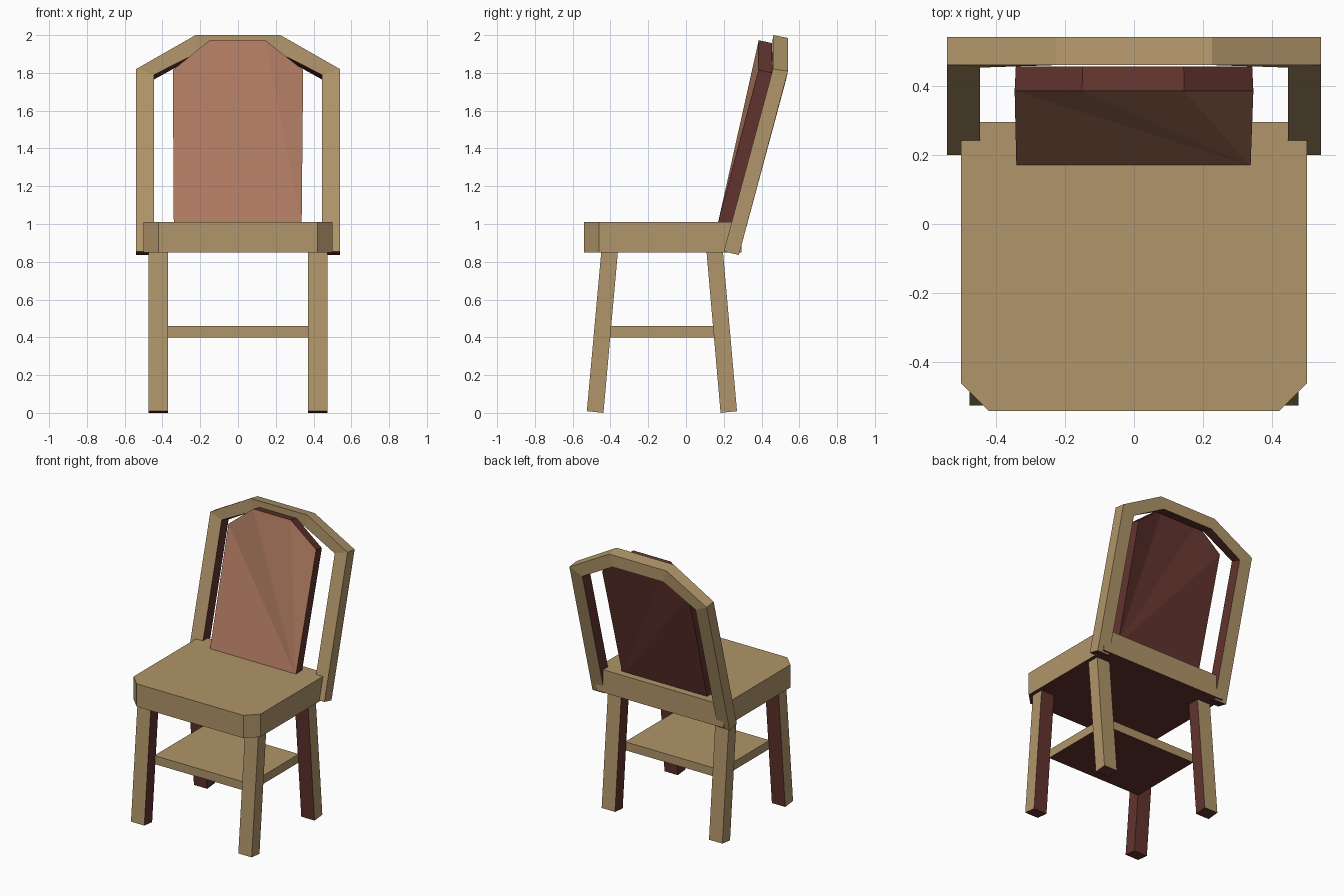
import bpy
import bmesh

if "Cube" in bpy.data.objects:
    bpy.data.objects.remove(bpy.data.objects["Cube"])


def material(name, rgb):
    m = bpy.data.materials.new(name)
    m.diffuse_color = (*rgb, 1.0)
    m.use_nodes = True
    m.node_tree.nodes["Principled BSDF"].inputs["Base Color"].default_value = m.diffuse_color
    return m


MATS = [
    material("tan wood", (0.434, 0.300, 0.144)),
    material("dark red wood", (0.122, 0.034, 0.027)),
    material("salmon panel", (0.434, 0.198, 0.120)),
]
TAN, DARK, SALMON = 0, 1, 2


def loft(name, rings, sides, first, last, fan=False):
    """Skin matching rings; one material per ring side, plus the two caps."""
    bm = bmesh.new()
    loops = [[bm.verts.new(p) for p in ring] for ring in rings]
    n = len(loops[0])
    for a, b in zip(loops, loops[1:]):
        for i in range(n):
            j = (i + 1) % n
            bm.faces.new((a[i], a[j], b[j], b[i])).material_index = sides[i]
    for loop, mat in ((loops[0], first), (loops[-1], last)):
        if fan:
            for i in range(1, n - 1):
                bm.faces.new((loop[0], loop[i], loop[i + 1])).material_index = mat
        else:
            bm.faces.new(loop).material_index = mat
    bmesh.ops.recalc_face_normals(bm, faces=bm.faces[:])
    me = bpy.data.meshes.new(name)
    bm.to_mesh(me)
    bm.free()
    for m in MATS:
        me.materials.append(m)
    ob = bpy.data.objects.new(name, me)
    bpy.context.collection.objects.link(ob)
    return ob


def slab(name, outline, z0, z1):
    """Flat board with a dark underside."""
    rings = [[(x, y, z) for x, y in outline] for z in (z0, z1)]
    return loft(name, rings, [TAN] * len(outline), DARK, TAN)


# Seat with chamfered front corners
slab("seat", [(-0.42, -0.54), (0.42, -0.54), (0.5, -0.46), (0.5, 0.295),
              (-0.5, 0.295), (-0.5, -0.46)], 0.848, 1.01)

# Low shelf between the legs
slab("shelf", [(-0.375, -0.405), (0.375, -0.405), (0.375, 0.148), (-0.375, 0.148)],
     0.40, 0.46)

# Splayed legs: outer faces tan, inner faces and feet dark
# (outer y, inner y) at the foot and at the seat
for row, foot, top in (("front", (-0.525, -0.437), (-0.448, -0.360)),
                       ("back", (0.270, 0.183), (0.195, 0.108))):
    for side, s in (("left", -1), ("right", 1)):
        xo, xi = s * 0.475, s * 0.37
        rings = []
        for (yo, yi), zo, zi in ((foot, 0.009, 0.0), (top, 0.86, 0.86)):
            rings.append([(xo, yo, zo), (xi, yo, zo), (xi, yi, zi), (xo, yi, zi)])
        loft(f"{row}_leg_{side}", rings, [TAN, DARK, DARK, TAN], DARK, DARK)

# Back frame: leaning posts that bend into an upright arch
# section points: front outer, front inner, back inner, back outer
half = [
    [(0.54, 0.20, 0.855), (0.445, 0.20, 0.855), (0.445, 0.28, 0.836), (0.54, 0.28, 0.836)],
    [(0.54, 0.46, 1.82), (0.445, 0.452, 1.79), (0.445, 0.53, 1.765), (0.54, 0.54, 1.81)],
    [(0.225, 0.46, 2.0), (0.20, 0.46, 1.915), (0.20, 0.54, 1.90), (0.225, 0.54, 1.985)],
]
mirrored = [[(-x, y, z) for x, y, z in ring] for ring in reversed(half)]
loft("back_frame", half + mirrored, [TAN, DARK, TAN, TAN], DARK, DARK)

# Back panel: salmon front, dark edges and back, fanned from the lower right corner
panel_front = [(0.337, 0.168, 1.0), (0.345, 0.385, 1.815), (0.145, 0.385, 1.973),
               (-0.15, 0.385, 1.973), (-0.345, 0.385, 1.815), (-0.34, 0.168, 1.0)]
panel_back = [(x * 0.99, y + 0.07, z - 0.015) for x, y, z in panel_front]
loft("back_panel", [panel_front, panel_back], [DARK] * 6, SALMON, DARK, fan=True)
